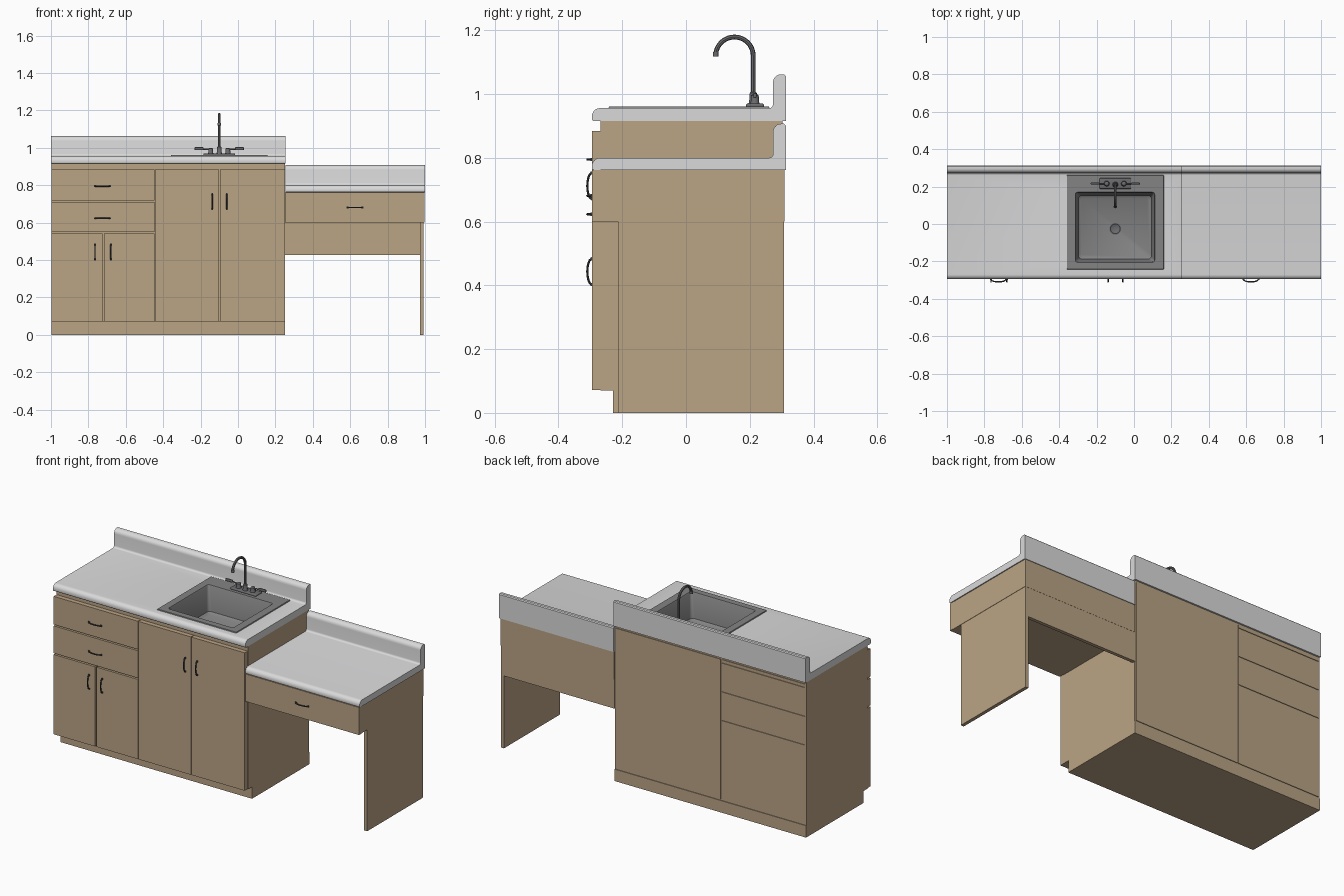
import bpy, bmesh, math
from mathutils import Vector

if "Cube" in bpy.data.objects:
    bpy.data.objects.remove(bpy.data.objects["Cube"])


def material(name, r, g, b):
    m = bpy.data.materials.new(name)
    m.diffuse_color = (r, g, b, 1)
    m.use_nodes = True
    m.node_tree.nodes["Principled BSDF"].inputs["Base Color"].default_value = m.diffuse_color
    return m


WOOD = material("tan wood", 0.49, 0.37, 0.235)
WHITE = material("white laminate", 0.70, 0.70, 0.71)
STEEL = material("sink steel", 0.23, 0.23, 0.235)
CHROME = material("tap metal", 0.15, 0.15, 0.16)
DARK = material("dark handle metal", 0.05, 0.052, 0.06)


def finish(name, bm, mat, smooth=False):
    bmesh.ops.recalc_face_normals(bm, faces=bm.faces)
    me = bpy.data.meshes.new(name)
    bm.to_mesh(me)
    bm.free()
    ob = bpy.data.objects.new(name, me)
    bpy.context.collection.objects.link(ob)
    me.materials.append(mat)
    if smooth:
        shade(ob)
    return ob


def activate(ob):
    bpy.ops.object.select_all(action='DESELECT')
    ob.select_set(True)
    bpy.context.view_layer.objects.active = ob


def shade(ob):
    activate(ob)
    bpy.ops.object.shade_smooth_by_angle(angle=math.radians(40))


def box(name, x0, x1, y0, y1, z0, z1, mat=WOOD, bevel=0):
    bm = bmesh.new()
    bmesh.ops.create_cube(bm, size=1)
    for v in bm.verts:
        v.co = Vector(((x0 + x1) / 2 + v.co.x * (x1 - x0),
                       (y0 + y1) / 2 + v.co.y * (y1 - y0),
                       (z0 + z1) / 2 + v.co.z * (z1 - z0)))
    if bevel:
        bmesh.ops.bevel(bm, geom=bm.edges[:], offset=bevel, segments=3, profile=0.5, affect='EDGES')
    return finish(name, bm, mat, bool(bevel))


def extrude_x(name, profile, x0, x1, mat):
    bm = bmesh.new()
    f = bm.faces.new([bm.verts.new((x0, y, z)) for y, z in profile])
    r = bmesh.ops.extrude_face_region(bm, geom=[f])
    bmesh.ops.translate(bm, verts=[g for g in r['geom'] if isinstance(g, bmesh.types.BMVert)],
                        vec=(x1 - x0, 0, 0))
    return finish(name, bm, mat)


def arc(cy, cz, r, a0, a1, n=6):
    return [(cy + r * math.cos(math.radians(a0 + (a1 - a0) * i / n)),
             cz + r * math.sin(math.radians(a0 + (a1 - a0) * i / n))) for i in range(n + 1)]


def tube(name, pts, radius, mat):
    cu = bpy.data.curves.new(name, 'CURVE')
    cu.dimensions = '3D'
    cu.bevel_depth = radius
    cu.bevel_resolution = 2
    cu.use_fill_caps = True
    s = cu.splines.new('POLY')
    s.points.add(len(pts) - 1)
    for p, c in zip(s.points, pts):
        p.co = (*c, 1)
    cu.materials.append(mat)
    ob = bpy.data.objects.new(name, cu)
    bpy.context.collection.objects.link(ob)
    activate(ob)
    bpy.ops.object.convert(target='MESH')
    shade(bpy.context.object)


def lathe(name, x, y, profile, mat, n=24):
    bm = bmesh.new()
    rings = [[bm.verts.new((x + r * math.cos(math.tau * i / n), y + r * math.sin(math.tau * i / n), z))
              for i in range(n)] for r, z in profile]
    for a, b in zip(rings, rings[1:]):
        for i in range(n):
            bm.faces.new((a[i], a[(i + 1) % n], b[(i + 1) % n], b[i]))
    bm.faces.new(rings[0])
    bm.faces.new(rings[-1])
    return finish(name, bm, mat, True)


def cut(ob, cutter):
    m = ob.modifiers.new("sink_hole", 'BOOLEAN')
    m.operation = 'DIFFERENCE'
    m.solver = 'EXACT'
    m.object = cutter
    activate(ob)
    bpy.ops.object.modifier_apply(modifier=m.name)


# worktops with rolled front edge, cove and upstand
def worktop(name, x0, x1, z0, z1, top):
    p = [(0.313, z0), (0.313, top - 0.005), (0.308, top)]
    p += arc(0.273 + 0.025, top - 0.025, 0.025, 90, 180)
    p += arc(0.273 - 0.012, z1 + 0.012, 0.012, 0, -90, 4)
    p += arc(-0.270, z1 - 0.025, 0.025, 90, 180)
    p += arc(-0.288, z0 + 0.007, 0.007, 180, 270, 3)
    return extrude_x(name, p, x0, x1, WHITE)


main_top = worktop("main_worktop", -1, 0.255, 0.915, 0.956, 1.062)
desk_top = worktop("desk_worktop", 0.255, 1, 0.762, 0.80, 0.907)

# main cabinet
body = box("cabinet_body", -0.998, 0.252, -0.268, 0.303, 0.07, 0.915)
box("toe_kick", -0.998, 0.252, -0.229, 0.307, 0, 0.07)
cutter = box("sink_cutter", -0.325, 0.122, -0.215, 0.181, 0.76, 1.0)
cut(main_top, cutter)
cut(body, cutter)
bpy.data.objects.remove(cutter)
shade(main_top)
shade(desk_top)

# fronts, with matching thin panels at the back
fronts = [("upper_drawer", -0.996, -0.447, 0.719, 0.885),
          ("lower_drawer", -0.996, -0.447, 0.550, 0.711),
          ("small_door_left", -0.996, -0.725, 0.072, 0.542),
          ("small_door_right", -0.717, -0.447, 0.072, 0.542),
          ("tall_door_left", -0.443, -0.101, 0.072, 0.885),
          ("tall_door_right", -0.097, 0.250, 0.072, 0.885)]
for n, x0, x1, z0, z1 in fronts:
    box(n, x0, x1, -0.295, -0.268, z0, z1)
for n, x0, x1, z0, z1 in [("back_panel_tall", -0.441, 0.242, 0.078, 0.903),
                          ("back_panel_low", -0.99, -0.447, 0.078, 0.543),
                          ("back_panel_mid", -0.99, -0.447, 0.549, 0.712),
                          ("back_panel_high", -0.99, -0.447, 0.718, 0.882),
                          ("back_panel_rail", -0.99, -0.447, 0.888, 0.903)]:
    box(n, x0, x1, 0.303, 0.307, z0, z1)

# desk side
box("desk_drawer_front", 0.255, 0.996, -0.295, -0.268, 0.60, 0.762)
box("desk_drawer_box", 0.252, 0.994, -0.268, 0.309, 0.60, 0.762)
box("desk_back_panel", 0.252, 0.972, 0.288, 0.308, 0.427, 0.60)
box("desk_leg_panel", 0.972, 0.992, -0.213, 0.308, 0, 0.60)


# bow handles
def handle(name, x, z, vertical):
    pts = []
    for i in range(13):
        t = -1 + i / 6
        d = 0.043 * t
        y = -0.293 - 0.0165 * math.sqrt(max(0, 1 - t * t))
        pts.append((x, y, z + d) if vertical else (x + d, y, z))
    tube(name, pts, 0.0035, DARK)
    for s in (-1, 1):
        dx, dz = (0, 0.04 * s) if vertical else (0.04 * s, 0)
        box(name + "_foot", x + dx - 0.005, x + dx + 0.005, -0.299, -0.294,
            z + dz - 0.005, z + dz + 0.005, DARK)


for i, (x, z, v) in enumerate([(-0.725, 0.795, 0), (-0.725, 0.623, 0), (0.625, 0.681, 0),
                               (-0.765, 0.443, 1), (-0.68, 0.443, 1),
                               (-0.138, 0.712, 1), (-0.06, 0.712, 1)]):
    handle("handle_%d" % i, x, z, v)

# sink: nested rounded rectangles (x0, x1, y0, y1, z, corner radius)
bm = bmesh.new()
rings = []
for x0, x1, y0, y1, z, r in [(-0.36, 0.16, -0.244, 0.263, 0.954, 0.004),
                             (-0.357, 0.157, -0.241, 0.260, 0.961, 0.004),
                             (-0.314, 0.111, -0.205, 0.170, 0.961, 0.012),
                             (-0.311, 0.108, -0.202, 0.167, 0.956, 0.012),
                             (-0.297, 0.094, -0.188, 0.153, 0.815, 0.02),
                             (-0.285, 0.082, -0.176, 0.141, 0.805, 0.02)]:
    pts = []
    for cx, cy, a in [(x1 - r, y1 - r, 0), (x0 + r, y1 - r, 90), (x0 + r, y0 + r, 180), (x1 - r, y0 + r, 270)]:
        pts += arc(cx, cy, r, a, a + 90, 4)
    rings.append([bm.verts.new((x, y, z)) for x, y in pts])
for a, b in zip(rings, rings[1:]):
    for i in range(len(a)):
        j = (i + 1) % len(a)
        bm.faces.new((a[i], a[j], b[j], b[i]))
bm.faces.new(rings[-1])
sink = finish("sink_basin", bm, STEEL)
if sink.data.polygons[-1].normal.z < 0:
    sink.data.flip_normals()
shade(sink)
lathe("sink_drain", -0.1, -0.025, [(0.032, 0.804), (0.032, 0.808), (0.026, 0.809), (0.022, 0.806)], CHROME)

# tap
box("tap_base", -0.185, -0.015, 0.188, 0.245, 0.958, 0.970, CHROME, 0.005)
lathe("tap_collar", -0.1, 0.211, [(0.016, 0.966), (0.013, 0.976), (0.011, 1.003), (0.008, 1.006)], CHROME)
tube("tap_spout", [(-0.1, 0.211, 0.968)] + [(-0.1, y, z) for y, z in arc(0.152, 1.12, 0.059, 0, 180, 20)],
     0.0075, CHROME)
lathe("tap_nozzle", -0.1, 0.093, [(0.009, 1.118), (0.009, 1.132)], CHROME, 16)
for s in (-1, 1):
    x = -0.1 + s * 0.046
    lathe("tap_valve", x, 0.216, [(0.016, 0.967), (0.013, 0.975), (0.012, 0.996), (0.006, 1.0)], CHROME)
    tube("tap_lever_arm", [(x, 0.216, 0.990), (x + s * 0.05, 0.216, 0.994)], 0.004, CHROME)
    xa, xb = sorted((x + s * 0.038, x + s * 0.086))
    box("tap_lever_paddle", xa, xb, 0.211, 0.221, 0.987, 1.003, CHROME, 0.004)
